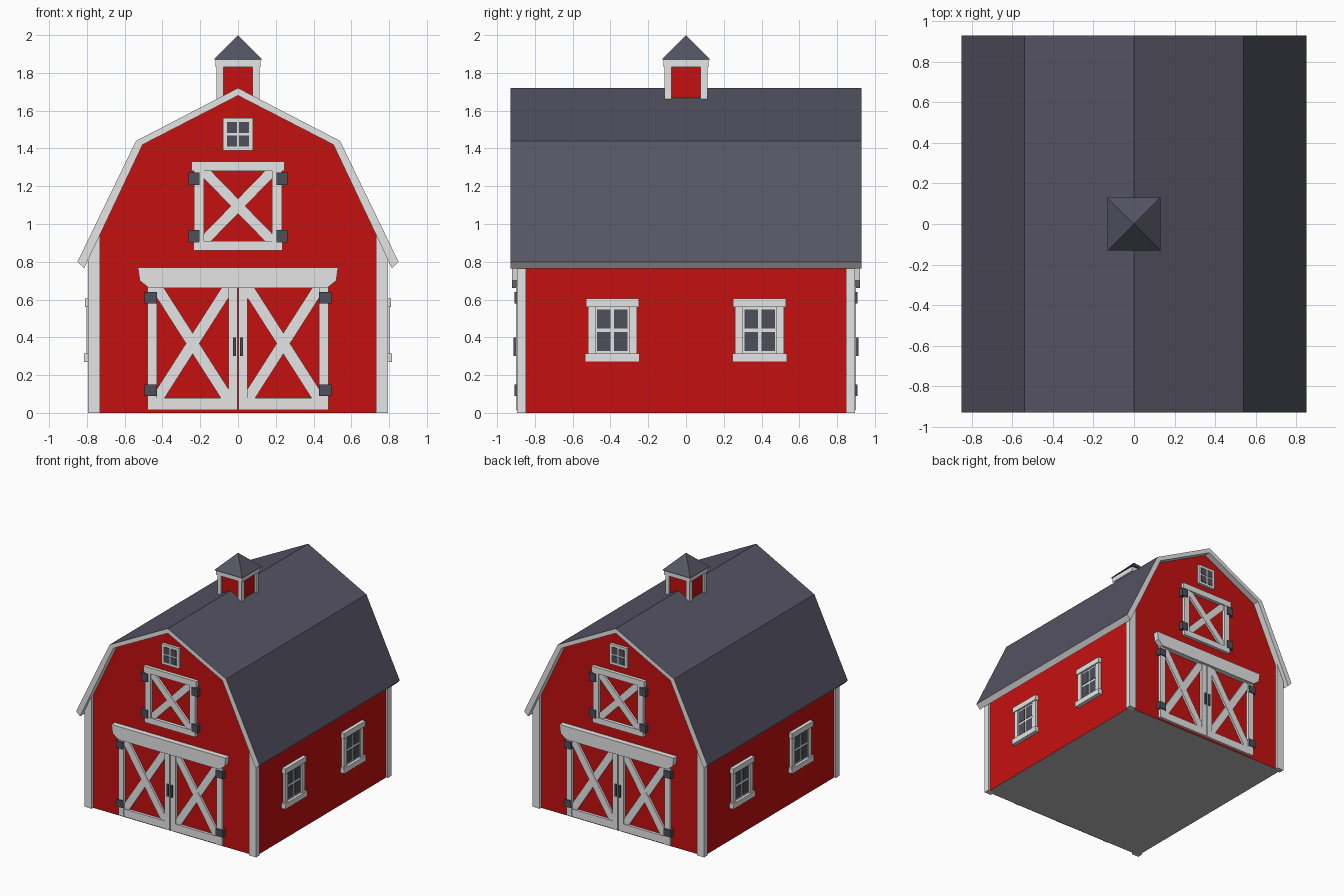
import bpy, bmesh, math
from mathutils import Matrix, Vector

if "Cube" in bpy.data.objects:
    bpy.data.objects.remove(bpy.data.objects["Cube"])


def material(name, rgb):
    m = bpy.data.materials.new(name)
    m.diffuse_color = (*rgb, 1)
    m.use_nodes = True
    m.node_tree.nodes["Principled BSDF"].inputs["Base Color"].default_value = m.diffuse_color
    return m


RED = material("barn_red", (0.56, 0.005, 0.005))
WHITE = material("trim_white", (0.78, 0.78, 0.78))
SLATE = material("roof_slate", (0.09, 0.088, 0.125))
IRON = material("dark_iron", (0.075, 0.078, 0.105))
FLOOR = material("floor_grey", (0.48, 0.48, 0.48))


def finish(name, bm, mats, rule=None):
    bmesh.ops.recalc_face_normals(bm, faces=bm.faces[:])
    bm.normal_update()
    if rule:
        for f in bm.faces:
            f.material_index = rule(f)
    me = bpy.data.meshes.new(name)
    bm.to_mesh(me)
    bm.free()
    for m in mats:
        me.materials.append(m)
    ob = bpy.data.objects.new(name, me)
    bpy.context.collection.objects.link(ob)
    return ob


def prism(name, pts, y0, y1, mats, rule=None):
    """Extrude an x-z outline along y."""
    bm = bmesh.new()
    a = [bm.verts.new((x, y0, z)) for x, z in pts]
    b = [bm.verts.new((x, y1, z)) for x, z in pts]
    n = len(pts)
    bm.faces.new(a)
    bm.faces.new(b[::-1])
    for i in range(n):
        bm.faces.new((a[i], b[i], b[(i + 1) % n], a[(i + 1) % n]))
    return finish(name, bm, mats, rule)


def box(name, lo, hi, mat, frame=Matrix()):
    lo, hi = Vector(lo), Vector(hi)
    bm = bmesh.new()
    bmesh.ops.create_cube(bm, size=1, matrix=frame @ Matrix.Translation((lo + hi) / 2)
                          @ Matrix.Diagonal((*(hi - lo), 1)))
    return finish(name, bm, [mat])


def plate(name, wall, u0, u1, z0, z1, depth, mat):
    """Upright board fixed on a wall and standing out by depth."""
    return box(name, (u0, -depth, z0), (u1, 0.02, z1), mat, wall)


def brace(name, wall, p, q, width, depth):
    """Diagonal board from p to q on a wall."""
    du, dz = q[0] - p[0], q[1] - p[1]
    half = math.hypot(du, dz) / 2
    frame = (wall @ Matrix.Translation(((p[0] + q[0]) / 2, 0, (p[1] + q[1]) / 2))
             @ Matrix.Rotation(-math.atan2(dz, du), 4, 'Y'))
    return box(name, (-half, -depth, -width / 2), (half, 0.01, width / 2), WHITE, frame)


def cross(name, wall, u0, u1, z0, z1, width):
    brace(name + "_brace_up", wall, (u0, z0), (u1, z1), width, 0.016)
    brace(name + "_brace_down", wall, (u0, z1), (u1, z0), width, 0.018)


def panes(name, wall, u, z, du, dz, w, h, depth):
    """Two by two dark panes around a centre."""
    for i in (-1, 1):
        for j in (-1, 1):
            cu, cz = u + i * du, z + j * dz
            plate(name, wall, cu - w / 2, cu + w / 2, cz - h / 2, cz + h / 2, depth, IRON)


def mirrored(half):
    return half + [(-x, z) for x, z in reversed(half) if x > 0]


# Barn body with a gambrel outline
prism("barn_walls", mirrored([(0, 1.69), (0.505, 1.43), (0.78, 0.85), (0.78, 0)]),
      -0.875, 0.875, [RED, FLOOR], lambda f: 1 if f.normal.z < -0.9 else 0)

# Roof shell: slate on top, white on the exposed edges
outer = [(-0.85, 0.80), (-0.54, 1.44), (0, 1.72), (0.54, 1.44), (0.85, 0.80)]
inner = [(0.815, 0.765), (0.505, 1.42), (0, 1.68), (-0.505, 1.42), (-0.815, 0.765)]
prism("roof", outer + inner, -0.93, 0.93, [WHITE, SLATE],
      lambda f: 1 if f.normal.z > 0.1 else 0)

# Corner boards
for sx in (-1, 1):
    for sy in (-1, 1):
        prism("corner_board", [(sx * x, z) for x, z in
                               ((0.73, 0), (0.795, 0), (0.795, 0.82), (0.73, 0.957))],
              sy * 0.848, sy * 0.895, [WHITE])

# Doors, loft hatch and gable window on both ends
for ang in (0, math.pi):
    wall = Matrix.Rotation(ang, 4, 'Z') @ Matrix.Translation((0, -0.875, 0))
    y0, y1 = (-0.92, -0.86) if ang == 0 else (0.86, 0.92)
    prism("door_lintel", [(-0.53, 0.77), (0.53, 0.77), (0.52, 0.70), (0.47, 0.66),
                          (-0.47, 0.66), (-0.52, 0.70)], y0, y1, [WHITE])
    for s in (-1, 1):
        for a, b in ((0.003, 0.05), (0.43, 0.48)):
            plate("door_stile", wall, min(s * a, s * b), max(s * a, s * b), 0.015, 0.68, 0.025, WHITE)
        a, b = sorted((s * 0.04, s * 0.44))
        plate("door_bottom_rail", wall, a, b, 0.015, 0.08, 0.022, WHITE)
        a, b = sorted((s * 0.05, s * 0.43))
        cross("door", wall, a, b, 0.07, 0.665, 0.06)
        a, b = sorted((s * 0.01, s * 0.026))
        plate("door_handle", wall, a, b, 0.30, 0.40, 0.038, IRON)
        for z in (0.12, 0.61):
            a, b = sorted((s * 0.43, s * 0.495))
            plate("door_hinge", wall, a, b, z - 0.03, z + 0.03, 0.034, IRON)
        # Loft hatch sides and hinges
        a, b = sorted((s * 0.18, s * 0.232))
        plate("hatch_stile", wall, a, b, 0.86, 1.32, 0.025, WHITE)
        for z in (0.935, 1.24):
            a, b = sorted((s * 0.205, s * 0.262))
            plate("hatch_hinge", wall, a, b, z - 0.033, z + 0.033, 0.034, IRON)
    plate("hatch_top_rail", wall, -0.245, 0.245, 1.28, 1.33, 0.028, WHITE)
    plate("hatch_bottom_rail", wall, -0.235, 0.235, 0.86, 0.91, 0.027, WHITE)
    cross("hatch", wall, -0.19, 0.19, 0.90, 1.29, 0.055)
    plate("gable_window_frame", wall, -0.08, 0.08, 1.39, 1.56, 0.022, WHITE)
    panes("gable_window_pane", wall, 0, 1.475, 0.032, 0.035, 0.052, 0.058, 0.026)

# Two windows on each long side
for ang in (math.pi / 2, -math.pi / 2):
    wall = Matrix.Rotation(ang, 4, 'Z') @ Matrix.Translation((0, -0.78, 0))
    for u in (-0.39, 0.39):
        plate("window_backing", wall, u - 0.10, u + 0.10, 0.30, 0.58, 0.012, WHITE)
        for s in (-1, 1):
            c = u + s * 0.11
            plate("window_stile", wall, c - 0.02, c + 0.02, 0.29, 0.58, 0.022, WHITE)
        plate("window_header", wall, u - 0.14, u + 0.14, 0.56, 0.605, 0.03, WHITE)
        plate("window_sill", wall, u - 0.145, u + 0.145, 0.27, 0.315, 0.034, WHITE)
        panes("window_pane", wall, u, 0.437, 0.045, 0.06, 0.073, 0.10, 0.016)

# Cupola
box("cupola_body", (-0.1, -0.1, 1.6), (0.1, 0.1, 1.85), RED)
for sx in (-1, 1):
    for sy in (-1, 1):
        c = Vector((sx * 0.095, sy * 0.095, 0))
        box("cupola_post", c + Vector((-0.018, -0.018, 1.6)), c + Vector((0.018, 0.018, 1.85)), WHITE)
box("cupola_cornice", (-0.12, -0.12, 1.83), (0.12, 0.12, 1.873), WHITE)
bm = bmesh.new()
bmesh.ops.create_cone(bm, cap_ends=True, segments=4, radius1=0.13 * math.sqrt(2), radius2=0, depth=0.13,
                      matrix=Matrix.Translation((0, 0, 1.935)) @ Matrix.Rotation(math.pi / 4, 4, 'Z'))
bmesh.ops.remove_doubles(bm, verts=bm.verts[:], dist=1e-5)
finish("cupola_roof", bm, [SLATE])
